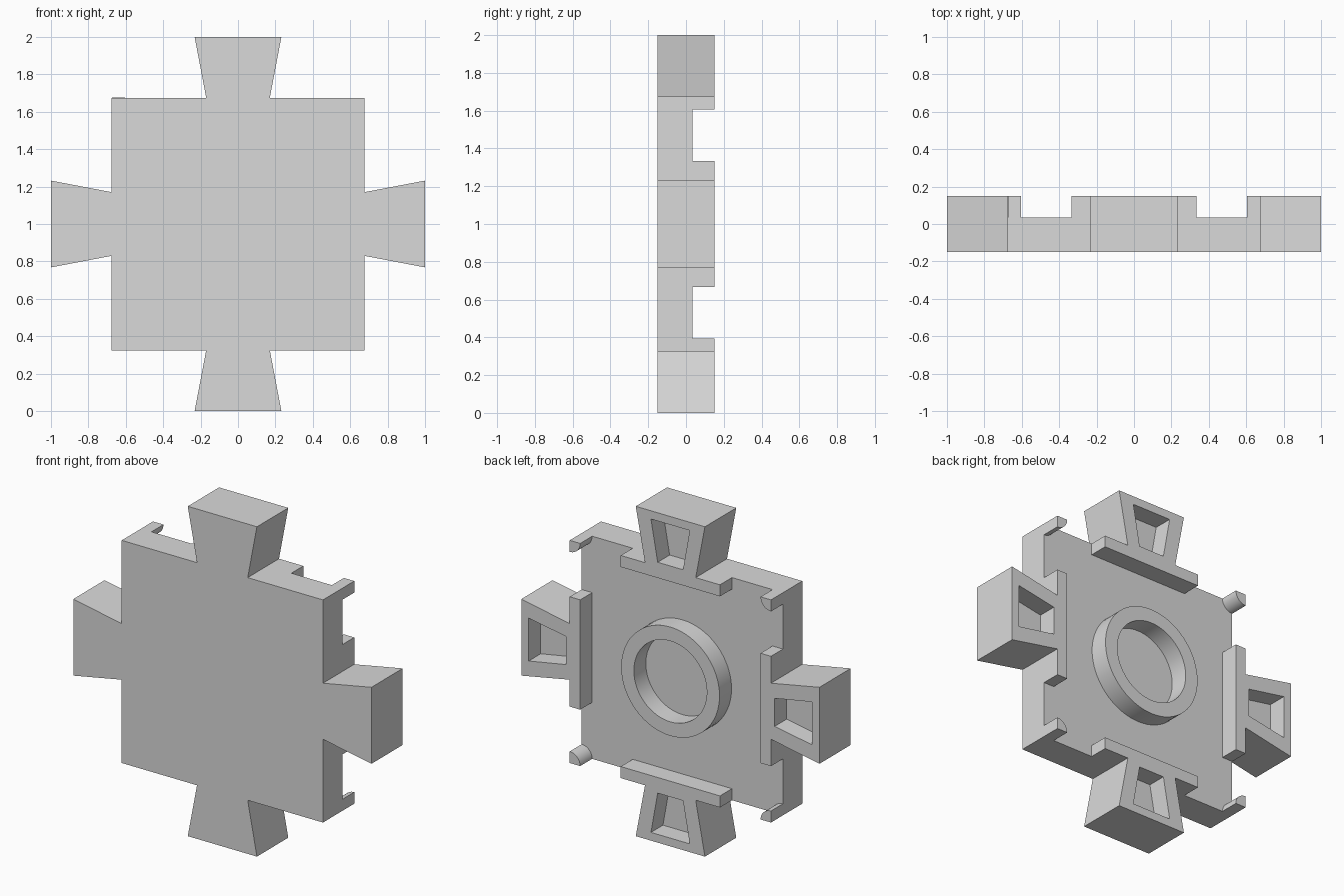
import bpy, bmesh
from math import sin, cos, pi
from mathutils import Matrix, Vector

cube = bpy.data.objects.get("Cube")
if cube:
    bpy.data.objects.remove(cube, do_unlink=True)

FRONT, FLOOR, BACK = -0.15, 0.035, 0.15   # depth levels
HALF = 0.675                              # half width of the plate
LIP = 0.07                                # width of rails and corner posts

grey = bpy.data.materials.new("light_grey")
grey.use_nodes = True
colour = (0.7, 0.7, 0.7, 1)
grey.diffuse_color = colour
grey.node_tree.nodes["Principled BSDF"].inputs["Base Color"].default_value = colour


def loft(name, loops, angle=0, caps=True, smooth=False):
    """Bridge (outline, depth) loops in order, turned about the plate centre."""
    turn = Matrix.Translation((0, 0, 1)) @ Matrix.Rotation(angle, 4, 'Y')
    bm = bmesh.new()
    rows = [[bm.verts.new(turn @ Vector((u, y, v))) for u, v in outline]
            for outline, y in loops]
    n = len(rows[0])
    for a, b in zip(rows, rows[1:]):
        for i in range(n):
            j = (i + 1) % n
            bm.faces.new((a[i], a[j], b[j], b[i]))
    if caps:
        bm.faces.new(rows[0])
        bm.faces.new(rows[-1])
    else:
        for i in range(n):
            j = (i + 1) % n
            bm.faces.new((rows[-1][i], rows[-1][j], rows[0][j], rows[0][i]))
    bmesh.ops.recalc_face_normals(bm, faces=bm.faces)
    mesh = bpy.data.meshes.new(name)
    bm.to_mesh(mesh)
    bm.free()
    mesh.materials.append(grey)
    ob = bpy.data.objects.new(name, mesh)
    bpy.context.collection.objects.link(ob)
    if smooth:
        bpy.ops.object.select_all(action='DESELECT')
        ob.select_set(True)
        bpy.context.view_layer.objects.active = ob
        bpy.ops.object.shade_smooth_by_angle(angle=pi / 6)
    return ob


def trapezoid(w0, v0, w1, v1):
    return [(-w0, v0), (w0, v0), (w1, v1), (-w1, v1)]


def circle(r, n=64):
    return [(r * cos(2 * pi * i / n), r * sin(2 * pi * i / n)) for i in range(n)]


# Base plate
square = trapezoid(HALF, -HALF, HALF, HALF)
loft("base_plate", [(square, FRONT), (square, FLOOR)])

# Raised ring in the middle of the back
outer, inner = circle(0.33), circle(0.245)
loft("centre_ring", [(outer, FLOOR), (outer, BACK), (inner, BACK), (inner, FLOOR)],
     caps=False, smooth=True)

# Flared tab with a pocket, edge rail and rounded corner post on each side
tab = trapezoid(0.17, HALF, 0.232, 1)
pocket = trapezoid(0.085, 0.70, 0.13, 0.95)
rail = trapezoid(0.333, HALF - LIP, 0.333, HALF)
arc = [pi + pi / 2 * i / 10 for i in range(11)]
post = [(HALF, HALF)] + [(HALF + LIP * cos(t), HALF + LIP * sin(t)) for t in arc]

for i, side in enumerate(("top", "left", "bottom", "right")):
    a = i * pi / 2
    loft(side + "_tab", [(tab, FRONT), (tab, BACK), (pocket, BACK), (pocket, FLOOR)], a)
    loft(side + "_rail", [(rail, FLOOR), (rail, BACK)], a)
    loft("corner_post_" + side, [(post, FLOOR), (post, BACK)], a, smooth=True)
